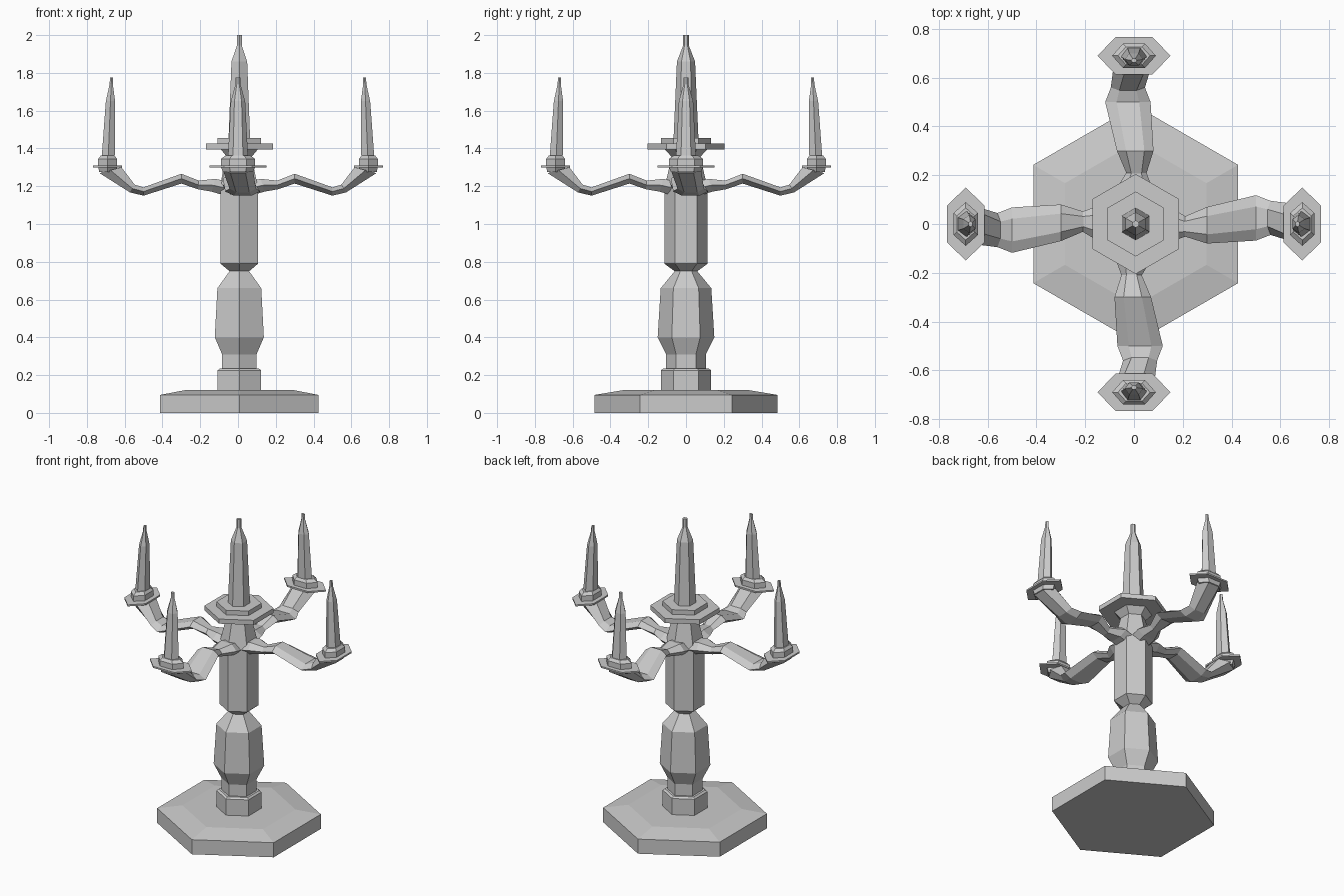
import bpy
from math import sin, cos, radians
from mathutils import Matrix, Vector

cube = bpy.data.objects.get("Cube")
if cube:
    bpy.data.objects.remove(cube, do_unlink=True)

metal = bpy.data.materials.new("grey metal")
metal.use_nodes = True
GREY = (0.6, 0.6, 0.6, 1)
metal.diffuse_color = GREY
metal.node_tree.nodes["Principled BSDF"].inputs["Base Color"].default_value = GREY

SIDES = 6


def skin(name, rings, matrix=Matrix()):
    """Join six-sided rings into a closed, flat-shaded tube."""
    verts = [matrix @ v for ring in rings for v in ring]
    faces = [tuple(reversed(range(SIDES))),
             tuple(range(len(verts) - SIDES, len(verts)))]
    for r in range(len(rings) - 1):
        a, b = r * SIDES, (r + 1) * SIDES
        for i in range(SIDES):
            j = (i + 1) % SIDES
            faces.append((a + i, a + j, b + j, b + i))
    mesh = bpy.data.meshes.new(name)
    mesh.from_pydata(verts, [], faces)
    mesh.materials.append(metal)
    obj = bpy.data.objects.new(name, mesh)
    bpy.context.collection.objects.link(obj)
    return obj


def turned(name, profile, x=0.007, squash=1.0, lean=0.0, matrix=Matrix()):
    """Six-sided turning from (radius, z) pairs, corners on the y axis."""
    low, high = profile[0][1], profile[-1][1]
    rings = []
    for r, z in profile:
        cx = x + lean * (z - low) / (high - low)
        rings.append([Vector((cx + squash * r * cos(radians(90 + 60 * i)),
                              r * sin(radians(90 + 60 * i)), z))
                      for i in range(SIDES)])
    return skin(name, rings, matrix)


def arm_ring(x, y, z, half_width, half_height, tilt):
    """Flat-topped hexagon across the arm, leaning with its slope."""
    t = radians(tilt)
    ring = []
    for i in range(SIDES):
        a = radians(60 * i)
        up = half_height * sin(a) / sin(radians(60))
        ring.append(Vector((x - up * sin(t), y + half_width * cos(a),
                            z + up * cos(t))))
    return ring


# Central stand
turned("base", [(0.485, 0), (0.485, 0.095), (0.335, 0.12)])
turned("base_collar", [(0.133, 0.11), (0.133, 0.225), (0.12, 0.235)])
turned("column", [(0.105, 0.23), (0.105, 0.31), (0.15, 0.4), (0.134, 0.66),
                  (0.06, 0.75), (0.115, 0.79), (0.115, 1.19),
                  (0.075, 1.355), (0.115, 1.397)])
turned("centre_dish", [(0.205, 1.395), (0.205, 1.425)])
turned("centre_cup", [(0.133, 1.42), (0.133, 1.455)])
turned("centre_candle", [(0.066, 1.45), (0.048, 1.86),
                         (0.015, 1.945), (0.015, 2.0)])

# Four matching arms, each with a dish, a cup and a candle
arm_path = [
    (0.03, 0, 1.18, 0.07, 0.04, 20),
    (0.13, 0, 1.205, 0.08, 0.035, 15),
    (0.21, -0.01, 1.207, 0.042, 0.023, 5),
    (0.30, -0.005, 1.24, 0.075, 0.026, 0),
    (0.50, 0.025, 1.172, 0.093, 0.022, 0),
    (0.56, 0.025, 1.188, 0.07, 0.024, 32),
    (0.675, 0, 1.285, 0.08, 0.06, 75),
]
for k, side in enumerate(("left", "back", "right", "front")):
    turn = Matrix.Rotation(radians(90 * k), 4, "Z")
    skin(side + "_arm", [arm_ring(*p) for p in arm_path], turn)
    turned(side + "_dish", [(0.15, 1.3), (0.15, 1.31)], 0.69, 0.59,
           matrix=turn)
    turned(side + "_cup", [(0.08, 1.275), (0.09, 1.3), (0.09, 1.345),
                           (0.066, 1.362)], 0.69, 0.64, matrix=turn)
    turned(side + "_candle", [(0.053, 1.355), (0.038, 1.65), (0.013, 1.74),
                              (0.012, 1.775)], 0.687, 0.75, -0.017, turn)
